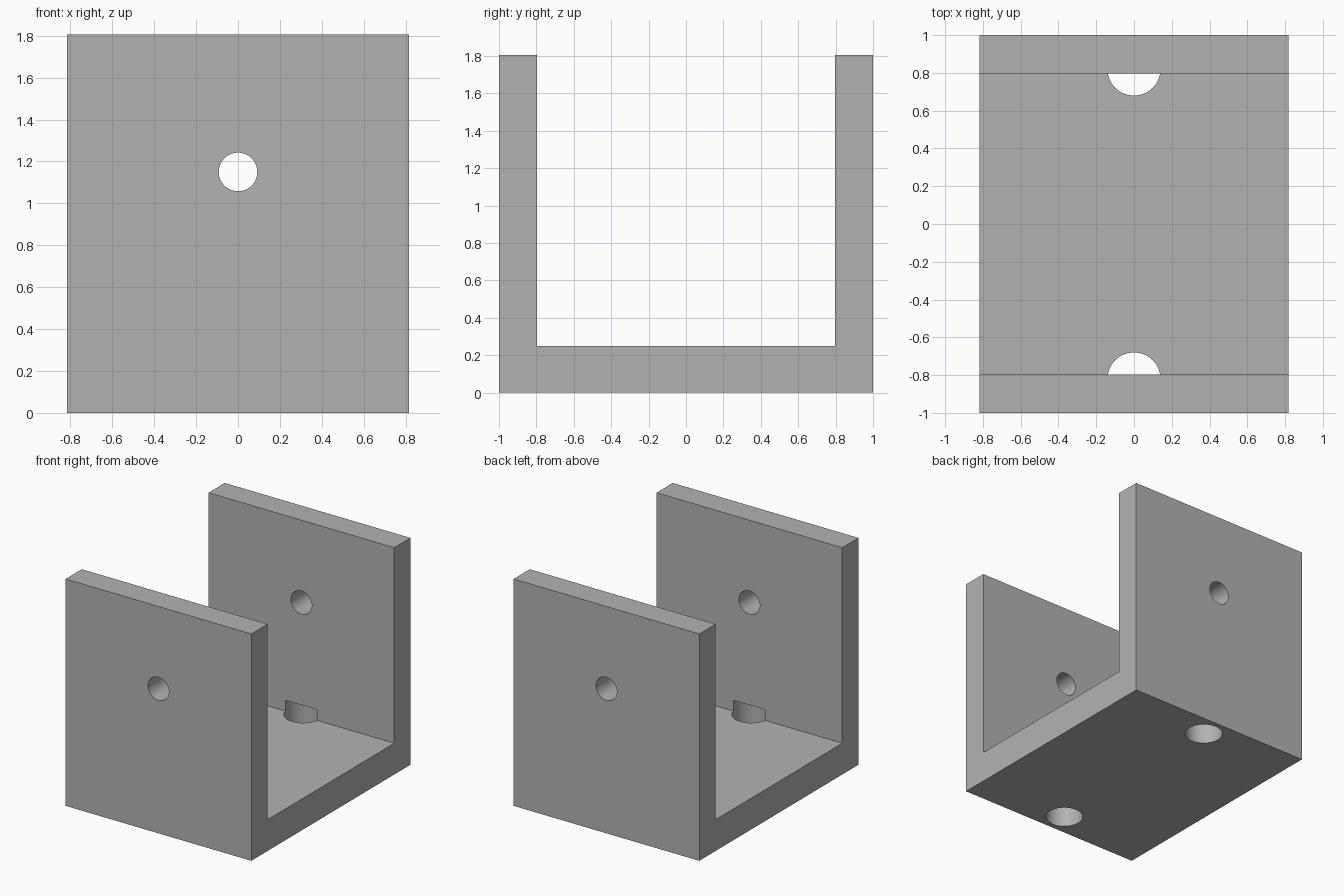
import bpy
import bmesh
from math import radians

HALF_WIDTH = 0.817
HEIGHT = 1.805
FLOOR_TOP = 0.249
WALL_INNER = 0.797

default_cube = bpy.data.objects.get("Cube")
if default_cube:
    bpy.data.objects.remove(default_cube, do_unlink=True)

# Plain grey finish
grey = bpy.data.materials.new("plain grey")
grey.use_nodes = True
colour = (0.45, 0.45, 0.45, 1)
grey.diffuse_color = colour
grey.node_tree.nodes["Principled BSDF"].inputs["Base Color"].default_value = colour

# U-shaped bracket: side profile swept across the width
profile = [(-1, 0), (1, 0), (1, HEIGHT), (WALL_INNER, HEIGHT),
           (WALL_INNER, FLOOR_TOP), (-WALL_INNER, FLOOR_TOP),
           (-WALL_INNER, HEIGHT), (-1, HEIGHT)]
bm = bmesh.new()
face = bm.faces.new([bm.verts.new((-HALF_WIDTH, y, z)) for y, z in profile])
swept = bmesh.ops.extrude_face_region(bm, geom=[face])["geom"]
bmesh.ops.translate(bm, vec=(2 * HALF_WIDTH, 0, 0),
                    verts=[v for v in swept if isinstance(v, bmesh.types.BMVert)])
bmesh.ops.recalc_face_normals(bm, faces=bm.faces)
mesh = bpy.data.meshes.new("u_bracket")
bm.to_mesh(mesh)
bm.free()
bracket = bpy.data.objects.new("u_bracket", mesh)
bpy.context.collection.objects.link(bracket)
mesh.materials.append(grey)


def drill(name, radius, depth, location, rotation=(0, 0, 0)):
    """Cut a round hole in the bracket."""
    bpy.ops.mesh.primitive_cylinder_add(vertices=64, radius=radius, depth=depth,
                                        location=location, rotation=rotation)
    cutter = bpy.context.object
    cutter.name = name
    cutter.data.materials.append(grey)
    cut = bracket.modifiers.new(name, "BOOLEAN")
    cut.operation = "DIFFERENCE"
    cut.solver = "EXACT"
    cut.object = cutter
    bpy.context.view_layer.objects.active = bracket
    bpy.ops.object.modifier_apply(modifier=name)
    bpy.data.objects.remove(cutter, do_unlink=True)


# Pin hole through both walls
drill("pin_hole", 0.092, 3, (0, 0, 1.15), (radians(90), 0, 0))

# Mounting holes through the floor, ending just above it inside the walls
POCKET_TOP = 0.335
for side, y in (("front", -0.82), ("back", 0.82)):
    drill(side + "_mounting_hole", 0.14, POCKET_TOP + 0.2,
          (0, y, (POCKET_TOP - 0.2) / 2))

# Smooth hole walls, sharp edges elsewhere
bpy.ops.object.select_all(action="DESELECT")
bracket.select_set(True)
bpy.context.view_layer.objects.active = bracket
bpy.ops.object.shade_smooth_by_angle(angle=radians(30))
